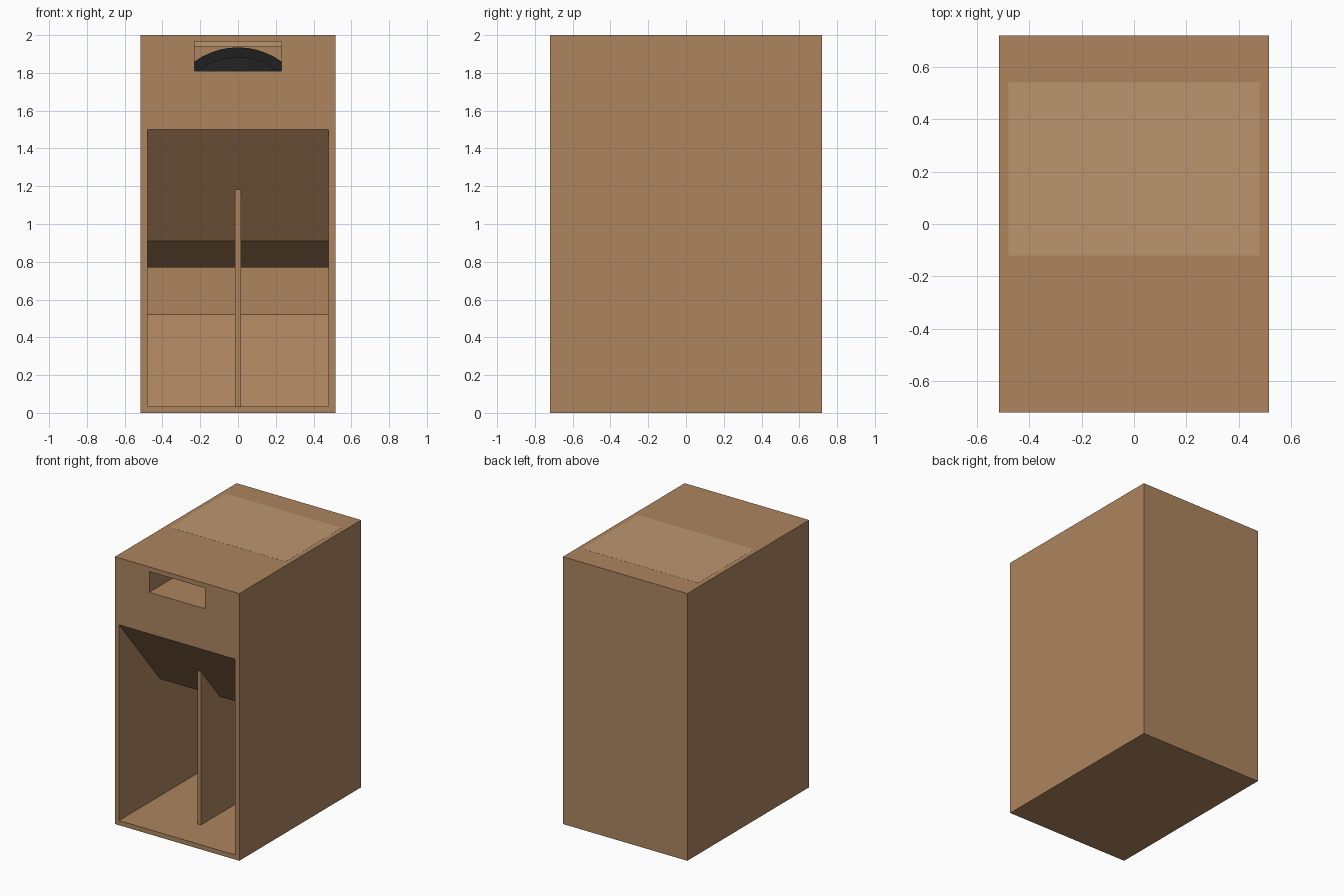
import bpy, bmesh, math
from mathutils import Vector, Matrix

if "Cube" in bpy.data.objects:
    bpy.data.objects.remove(bpy.data.objects["Cube"])


def material(name, rgb):
    m = bpy.data.materials.new(name)
    m.diffuse_color = (*rgb, 1)
    m.use_nodes = True
    m.node_tree.nodes["Principled BSDF"].inputs["Base Color"].default_value = m.diffuse_color
    return m


WOOD = material("plywood", (0.42, 0.235, 0.115))
LIGHT = material("light_plywood", (0.50, 0.305, 0.16))
BLACK = material("black", (0.014, 0.014, 0.015))


def finish(name, bm, mat):
    bmesh.ops.recalc_face_normals(bm, faces=bm.faces)
    me = bpy.data.meshes.new(name)
    bm.to_mesh(me)
    bm.free()
    ob = bpy.data.objects.new(name, me)
    bpy.context.collection.objects.link(ob)
    if mat:
        me.materials.append(mat)
    return ob


def box(name, x0, x1, y0, y1, z0, z1, mat=WOOD):
    bm = bmesh.new()
    bmesh.ops.create_cube(bm, size=1)
    for v in bm.verts:
        v.co = ((x0 + x1) / 2 + v.co.x * (x1 - x0),
                (y0 + y1) / 2 + v.co.y * (y1 - y0),
                (z0 + z1) / 2 + v.co.z * (z1 - z0))
    return finish(name, bm, mat)


def board(name, profile, half_width, mat=WOOD):
    """Side profile of (y, z) points extruded across x."""
    bm = bmesh.new()
    f = bm.faces.new([bm.verts.new((-half_width, y, z)) for y, z in profile])
    r = bmesh.ops.extrude_face_region(bm, geom=[f])
    verts = [g for g in r["geom"] if isinstance(g, bmesh.types.BMVert)]
    bmesh.ops.translate(bm, verts=verts, vec=(2 * half_width, 0, 0))
    return finish(name, bm, mat)


def cut(target, cutter):
    mod = target.modifiers.new(cutter.name, 'BOOLEAN')
    mod.operation = 'DIFFERENCE'
    mod.solver = 'EXACT'
    mod.object = cutter
    cutter.hide_render = True
    cutter.hide_viewport = True


W, D, T = 0.515, 0.72, 0.035      # half width, half depth, board thickness
IW, ID = W - T, D - T             # inner half width and depth

# Outer cabinet: hollow box with horn mouth and port slot cut in the front
cabinet = box("cabinet", -W, W, -D, D, 0, 2)
cut(cabinet, box("cavity_cutter", -IW, IW, -ID, ID, T, 2 - T, None))
cut(cabinet, box("mouth_cutter", -IW, IW, -D - 0.1, -ID + 0.02, T, 1.5, None))
cut(cabinet, box("port_cutter", -0.23, 0.23, -D - 0.1, -ID + 0.02, 1.81, 2 - T, None))

# Horn boards: sloped roof, flatter chamber floor, bottom rear reflector
board("horn_roof", [(-D, 1.5), (-0.236, 0.91), (-0.22, 0.945), (-ID, 1.512)], IW)
board("chamber_floor", [(-0.236, 0.91), (0.535, 0.77), (0.535, 0.806), (-0.22, 0.945)], IW)
board("rear_reflector", [(0.20, T), (ID, 0.52), (ID, 0.57), (0.15, T)][:2] + [(ID, T)], IW)

# Centre brace standing in the horn mouth
board("centre_brace", [(-0.46, T), (-0.46, 1.183), (-0.236, 0.91),
                       (0.535, 0.77), (0.535, 0.37), (0.20, T)], 0.015)

# Driver baffle at the back of the chamber, with a round hole
baffle = box("driver_baffle", -IW, IW, 0.50, 0.535, 0.78, 2 - T)
bm = bmesh.new()
bmesh.ops.create_cone(bm, cap_ends=True, segments=48, radius1=0.35, radius2=0.35, depth=0.3,
                      matrix=Matrix.Translation((0, 0.52, 1.545)) @ Matrix.Rotation(math.pi / 2, 4, 'X'))
cut(baffle, finish("driver_hole_cutter", bm, None))

# Port duct behind the front slot
box("port_floor", -0.23 - T, 0.23 + T, -ID, -0.15, 1.81 - T, 1.81)
for s, side in ((-1, "left"), (1, "right")):
    a, b = sorted((s * 0.23, s * (0.23 + T)))
    box("port_wall_" + side, a, b, -ID, -0.15, 1.81, 2 - T)

# Access hatch in the top
box("access_hatch", -IW, IW, -0.12, 0.54, 1.94, 2.0006, LIGHT)

# Loudspeaker driver: lathe profile of (radius, y), magnet towards the front
profile = [(0, 0.12), (0.20, 0.12), (0.20, 0.24), (0.16, 0.26), (0.29, 0.42), (0.34, 0.45),
           (0.34, 0.475), (0.39, 0.475), (0.39, 0.499), (0.345, 0.499), (0.32, 0.49),
           (0.10, 0.32), (0, 0.30)]
bm = bmesh.new()
vs = [bm.verts.new((r, y, 1.545)) for r, y in profile]
es = [bm.edges.new(p) for p in zip(vs, vs[1:])]
bmesh.ops.spin(bm, geom=vs + es, cent=(0, 0, 1.545), axis=(0, 1, 0),
               angle=2 * math.pi, steps=48)
bmesh.ops.remove_doubles(bm, verts=bm.verts, dist=1e-4)
driver = finish("driver", bm, BLACK)
bpy.context.view_layer.objects.active = driver
driver.select_set(True)
bpy.ops.object.shade_smooth_by_angle(angle=math.radians(30))
